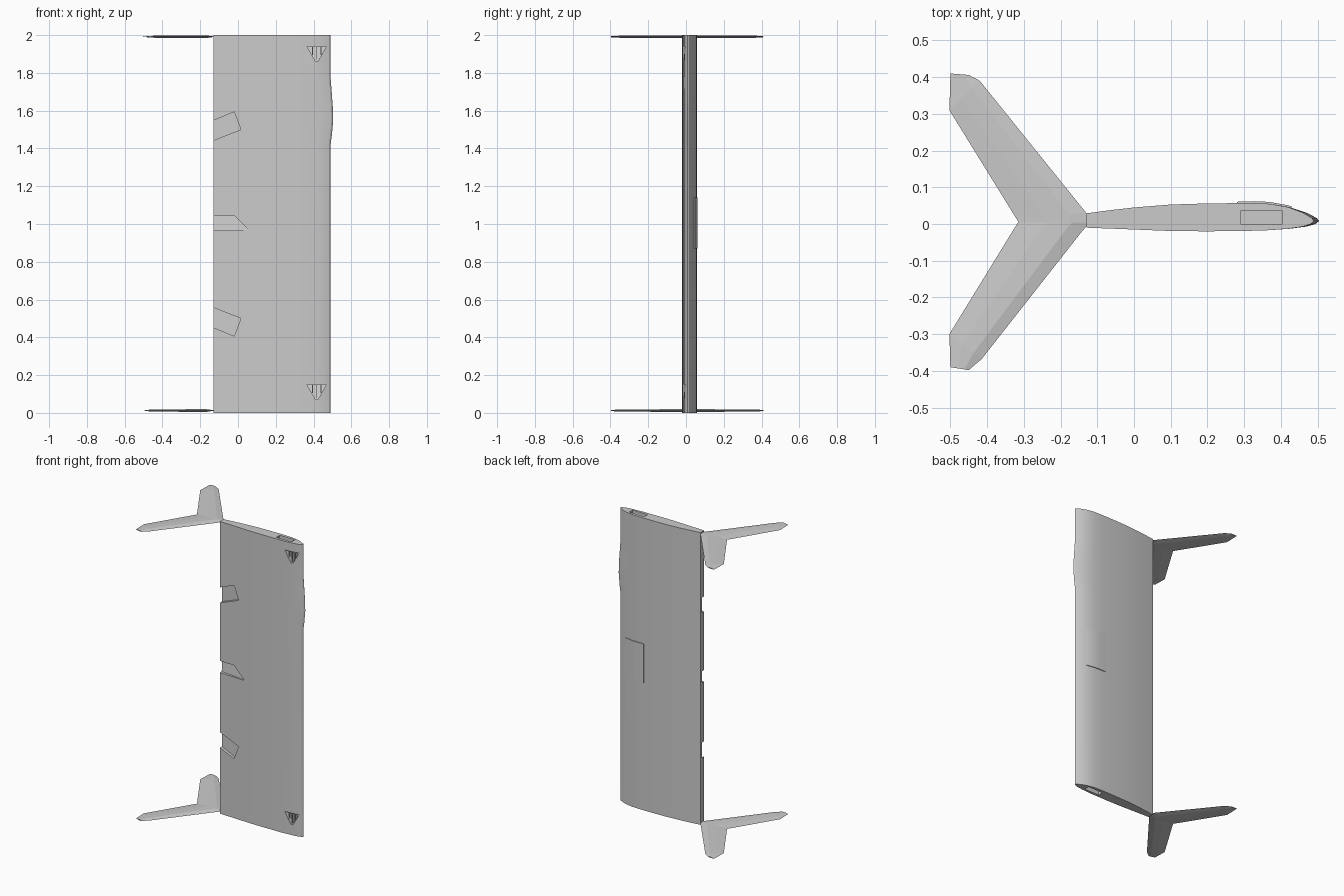
import bpy, bmesh

if "Cube" in bpy.data.objects:
    bpy.data.objects.remove(bpy.data.objects["Cube"])


def make_object(name, verts, faces):
    mesh = bpy.data.meshes.new(name)
    bm = bmesh.new()
    vs = [bm.verts.new(v) for v in verts]
    for f in faces:
        bm.faces.new([vs[i] for i in f])
    bmesh.ops.remove_doubles(bm, verts=bm.verts, dist=1e-6)
    bmesh.ops.recalc_face_normals(bm, faces=bm.faces)
    bm.to_mesh(mesh)
    bm.free()
    ob = bpy.data.objects.new(name, mesh)
    bpy.context.collection.objects.link(ob)
    return ob


def loft(name, rings):
    """Closed skin through rings of equal point count."""
    n = len(rings[0])
    verts = [p for r in rings for p in r]
    faces = [tuple(range(n)), tuple(range(len(verts) - n, len(verts)))]
    for k in range(len(rings) - 1):
        for i in range(n):
            j = (i + 1) % n
            faces.append((k * n + i, k * n + j, (k + 1) * n + j, (k + 1) * n + i))
    return make_object(name, verts, faces)


def prism_y(name, outline, y0, depths):
    """Prism of an xz outline along y; depths gives the far y of each point."""
    return loft(name, [[(x, y0, z) for x, z in outline],
                       [(x, d, z) for (x, z), d in zip(outline, depths)]])


def box(name, x0, x1, y0, y1, z0, z1):
    return prism_y(name, [(x0, z0), (x1, z0), (x1, z1), (x0, z1)], y0, [y1] * 4)


def activate(ob):
    bpy.ops.object.select_all(action='DESELECT')
    ob.select_set(True)
    bpy.context.view_layer.objects.active = ob


# Wing section: upper (+y) surface then lower, blunt trailing edge
upper = [(-0.13, 0.029), (-0.07, 0.037), (0, 0.045), (0.1, 0.053), (0.2, 0.056),
         (0.3, 0.057), (0.37, 0.055), (0.42, 0.046), (0.46, 0.031), (0.485, 0.016)]
lower = [(0.49, 0.008), (0.482, 0), (0.46, -0.007), (0.42, -0.013), (0.35, -0.018),
         (0.2, -0.02), (0.1, -0.019), (0, -0.015), (-0.13, -0.01)]
section = upper + lower

# Main wing with a slight bulge along the leading edge
stations = [(0, 0), (1.42, 0), (1.47, 0.007), (1.55, 0.014), (1.62, 0.012),
            (1.7, 0.006), (1.78, 0), (2, 0)]
rings = [[(x + b * max(0, (x - 0.4) / 0.09), y, z) for x, y in section]
         for z, b in stations]
wing = loft("main_wing", rings)

# Recesses: angled slots, centre duct, intakes and end pockets
cutters = []
slot = [(-0.15, 1.435), (0.015, 1.5), (-0.02, 1.593), (-0.15, 1.54)]
for mirror in (False, True):
    pts = [(x, 2 - z if mirror else z) for x, z in slot]
    cutters.append(prism_y("slot_cutter", pts, -0.1, [0.014, 0.004, 0.004, 0.014]))
duct = [(-0.15, 0.965), (0.06, 0.965), (-0.02, 1.045), (-0.15, 1.045)]
cutters.append(prism_y("duct_cutter", duct, -0.1, [0.012, -0.012, 0.008, 0.012]))
for base in (0.15, 1.94):
    tri = [(0.365, base), (0.41, base - 0.078), (0.424, base - 0.078), (0.467, base)]
    cutters.append(prism_y("intake_cutter", tri, -0.1, [0.026, 0.008, 0.008, 0.02]))
for z0, z1 in ((-0.1, 0.03), (1.97, 2.1)):
    cutters.append(box("pocket_cutter", 0.29, 0.405, 0.0, 0.036, z0, z1))
for c in cutters:
    c.hide_render = True
    activate(wing)
    m = wing.modifiers.new("cut", 'BOOLEAN')
    m.operation = 'DIFFERENCE'
    m.solver = 'EXACT'
    m.object = c
    bpy.ops.object.modifier_apply(modifier=m.name)
    bpy.data.objects.remove(c)
activate(wing)
bpy.ops.object.shade_smooth_by_angle(angle=0.4)

# Slats inside the two intakes
for base in (0.15, 1.94):
    for x, h in ((0.395, 0.045), (0.417, 0.07), (0.439, 0.045)):
        box("intake_slat", x - 0.002, x + 0.002, -0.008, 0.012, base - h, base)

# Raised hatch following the back of the wing
hatch_top = [(0.28, 0.0605), (0.33, 0.062), (0.37, 0.060), (0.42, 0.051), (0.43, 0.047)]
hatch = hatch_top + [(0.42, 0.035), (0.28, 0.045)]
hatch_ob = loft("back_hatch", [[(x, y, z) for x, y in hatch] for z in (0.87, 1.14)])
activate(hatch_ob)
bpy.ops.object.shade_smooth_by_angle(angle=0.4)


# Swept V-shaped tail at each end of the wing
def tail(name, zc):
    def ring(le, te, t):
        pts = []
        for f, s in ((0, 0), (0.25, 1), (0.6, 0.8), (1, 0), (0.6, -0.8), (0.25, -1)):
            pts.append((le[0] + (te[0] - le[0]) * f,
                        le[1] + (te[1] - le[1]) * f, zc + s * t))
        return pts
    loft(name, [
        ring((-0.45, -0.398), (-0.5, -0.39), 0.003),
        ring((-0.415, -0.368), (-0.503, -0.30), 0.0055),
        ring((-0.14, -0.018), (-0.325, -0.01), 0.0075),
        ring((-0.12, 0.004), (-0.315, 0.006), 0.0075),
        ring((-0.13, 0.03), (-0.325, 0.022), 0.0075),
        ring((-0.42, 0.39), (-0.503, 0.31), 0.0055),
        ring((-0.45, 0.406), (-0.5, 0.41), 0.003)])


tail("lower_tail", 0.0125)
tail("upper_tail", 1.9915)
